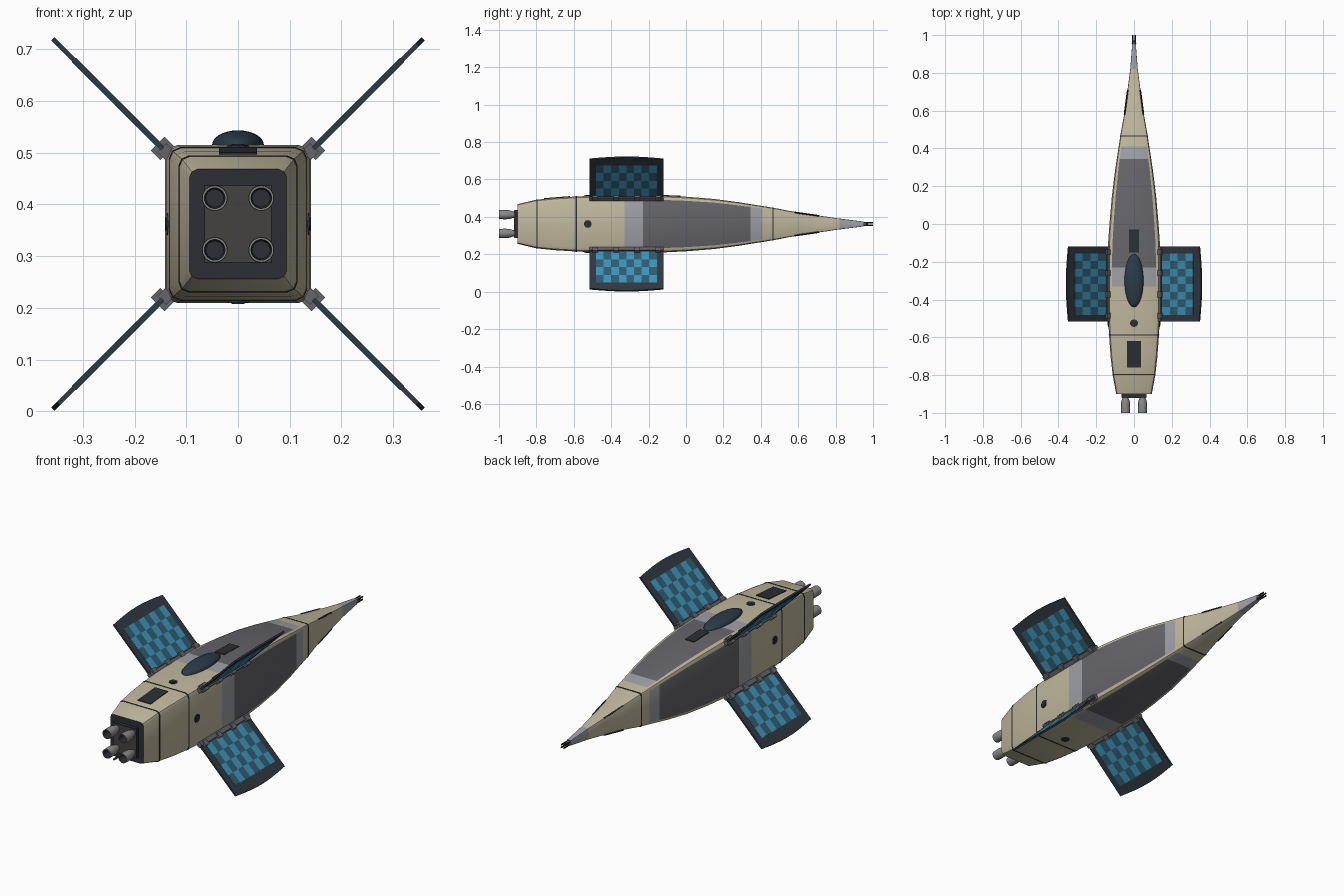
import bpy, bmesh, math
from mathutils import Vector, Matrix

if "Cube" in bpy.data.objects:
    bpy.data.objects.remove(bpy.data.objects["Cube"])

CZ = 0.362  # height of the hull axis


def mat(name, r, g, b):
    m = bpy.data.materials.new(name)
    m.diffuse_color = (r, g, b, 1)
    m.use_nodes = True
    m.node_tree.nodes["Principled BSDF"].inputs["Base Color"].default_value = m.diffuse_color
    return m


CREAM = mat("cream", 0.53, 0.48, 0.34)
DARK = mat("dark_grey", 0.13, 0.13, 0.145)
LIGHT = mat("light_grey", 0.34, 0.35, 0.38)
BLACK = mat("near_black", 0.025, 0.028, 0.035)
BROWN = mat("engine_plate", 0.06, 0.055, 0.052)
METAL = mat("metal", 0.25, 0.25, 0.25)
FRAME = mat("wing_frame", 0.03, 0.04, 0.052)
GLASS = mat("canopy_glass", 0.025, 0.045, 0.065)
BLUE = mat("cell_blue", 0.05, 0.3, 0.5)
NAVY = mat("cell_navy", 0.03, 0.11, 0.17)


def finish(bm, name, mats, smooth=None):
    bmesh.ops.recalc_face_normals(bm, faces=bm.faces)
    me = bpy.data.meshes.new(name)
    bm.to_mesh(me)
    bm.free()
    for m in mats:
        me.materials.append(m)
    ob = bpy.data.objects.new(name, me)
    bpy.context.collection.objects.link(ob)
    if smooth:
        bpy.ops.object.select_all(action='DESELECT')
        ob.select_set(True)
        bpy.context.view_layer.objects.active = ob
        bpy.ops.object.shade_smooth_by_angle(angle=math.radians(smooth))
    return ob


def add_box(bm, mtx, size, index=0):
    vs = bmesh.ops.create_cube(bm, size=1, matrix=mtx @ Matrix.Diagonal((*size, 1)))["verts"]
    for f in {f for v in vs for f in v.link_faces}:
        f.material_index = index


def axes(x, y, z, origin):
    return Matrix.Translation(origin) @ Matrix((x, y, z)).transposed().to_4x4()


def lathe(name, profile, origin, mats, inner_from=99, n=24):
    # profile is (radius, y), revolved about the y direction
    bm = bmesh.new()
    rings = [[bm.verts.new(Vector(origin) + Vector((r * math.cos(t), y, r * math.sin(t))))
              for t in (2 * math.pi * k / n for k in range(n))] for r, y in profile]
    for i in range(len(rings) - 1):
        for k in range(n):
            j = (k + 1) % n
            f = bm.faces.new((rings[i][k], rings[i][j], rings[i + 1][j], rings[i + 1][k]))
            f.material_index = int(i >= inner_from)
    bm.faces.new(rings[0])
    bm.faces.new(rings[-1]).material_index = int(inner_from < 99)
    return finish(bm, name, mats, 35)


# Hull stations: y, half width, half height
ST = [(-.90, .094, .106), (-.80, .113, .130), (-.70, .124, .140), (-.59, .132, .147),
      (-.48, .138, .151), (-.33, .141, .153), (-.23, .141, .153), (-.10, .137, .151),
      (0, .130, .146), (.15, .117, .134), (.285, .100, .116), (.345, .091, .106),
      (.41, .081, .096), (.465, .073, .087), (.60, .049, .061), (.82, .020, .029),
      (.95, .010, .013)]


def size_at(y):
    for a, b in zip(ST, ST[1:]):
        if a[0] <= y <= b[0]:
            t = (y - a[0]) / (b[0] - a[0])
            return a[1] + (b[1] - a[1]) * t, a[2] + (b[2] - a[2]) * t


def section(bm, y, grow=0.0):
    # Square with rounded corners, three points per corner
    w, h = size_at(y)
    c = 0.17 * w
    w, h = w + grow, h + grow
    pts = []
    for sx, sz in ((1, 1), (-1, 1), (-1, -1), (1, -1)):
        corner = [(w, h - c), (w - c * .3, h - c * .3), (w - c, h)]
        if sx * sz < 0:
            corner.reverse()
        pts += [bm.verts.new((sx * x, y, CZ + sz * z)) for x, z in corner]
    return pts


def loft(name, ys, mats, paint, grow=0.0):
    bm = bmesh.new()
    rings = [section(bm, y, grow) for y in ys]
    for i in range(len(rings) - 1):
        for k in range(12):
            j = (k + 1) % 12
            f = bm.faces.new((rings[i][k], rings[i][j], rings[i + 1][j], rings[i + 1][k]))
            f.material_index = paint((ys[i] + ys[i + 1]) / 2, k % 3 == 2)
    bm.faces.new(rings[0]).material_index = len(mats) - 1
    bm.faces.new(rings[-1]).material_index = len(mats) - 1
    return finish(bm, name, mats, 25)


def hull_paint(y, flat):
    if y > .82:
        return 2
    if not flat:
        return 0
    if -.23 < y < .345:
        return 1
    return 2 if -.33 < y < .41 else 0


loft("hull", [s[0] for s in ST], [CREAM, DARK, LIGHT, BLACK], hull_paint)
for i, y in enumerate((-.797, -.587, .466)):
    loft(f"seam_ring_{i + 1}", [y - .003, y + .003], [BLACK], lambda y, f: 0, .0015)

# Engine block and four nozzles
bm = bmesh.new()
add_box(bm, Matrix.Translation((0, -.906, CZ)), (.132, .024, .15))
add_box(bm, Matrix.Translation((0, -.9185, CZ)), (.128, .003, .146), 1)
finish(bm, "engine_block", [BLACK, BROWN])
for sx in (-1, 1):
    for sz in (-1, 1):
        lathe("engine_nozzle", [(.016, -.915), (.017, -.925), (.023, -.94), (.025, -.965), (.024, -1.0),
                                (.020, -1.0), (.017, -.95)],
              (sx * .045, 0, CZ + sz * .05), [METAL, BLACK], 5)

# Nose probe
lathe("nose_cap", [(.011, .945), (.012, .955), (.009, .972)], (0, 0, CZ), [DARK], n=12)
for sx in (-1, 1):
    for sz in (-1, 1):
        lathe("nose_prong", [(.004, .955), (.004, 1.0)], (sx * .007, 0, CZ + sz * .007), [BLACK], n=8)

# Canopy
bm = bmesh.new()
bmesh.ops.create_uvsphere(bm, u_segments=32, v_segments=16, radius=1,
                          matrix=Matrix.Translation((0, -.30, CZ + .153)) @ Matrix.Diagonal((.05, .14, .028, 1)))
finish(bm, "canopy", [GLASS], 60)

# Top hatches, tilted to follow the hull
for name, y0, y1, half in (("rear_hatch", -.76, -.62, .037), ("fore_hatch", -.15, -.03, .026)):
    a, b = Vector((0, y0, CZ + size_at(y0)[1])), Vector((0, y1, CZ + size_at(y1)[1]))
    d = (b - a).normalized()
    x = Vector((1, 0, 0))
    bm = bmesh.new()
    add_box(bm, axes(x, d, x.cross(d), (a + b) / 2), (half * 2, (b - a).length, .008))
    finish(bm, name, [BLACK])

# Round ports on all four sides
pw, ph = size_at(-.525)
for i, r in enumerate((pw, ph, pw, ph)):
    ang = i * math.pi / 2
    out = Vector((math.cos(ang), 0, math.sin(ang)))
    bm = bmesh.new()
    for rad, depth in ((.021, .006), (.013, .010)):
        bmesh.ops.create_cone(bm, cap_ends=True, segments=10, radius1=rad, radius2=rad, depth=depth,
                              matrix=Matrix.Translation(Vector((0, -.525, CZ)) + out * r)
                              @ out.to_track_quat('Z', 'Y').to_matrix().to_4x4())
    finish(bm, "round_port", [BLACK])

# Wings, hinges and nose slits on the four diagonal corners
Y0, Y1 = -.515, -.12
for sx in (-1, 1):
    for sz in (-1, 1):
        tag = ("right" if sx > 0 else "left") + ("_upper" if sz > 0 else "_lower")
        u = Vector((sx, 0, sz)).normalized()
        v = Vector((0, 1, 0))
        n = u.cross(v)

        def at(a, y):
            return Vector((sx * a, y, CZ + sz * a))

        # Wing plate with a slightly bowed outer edge
        bm = bmesh.new()
        edge = [(.145, Y0)] + [(.347 + .011 * math.sin(math.pi * t / 8), Y0 + (Y1 - Y0) * t / 8)
                               for t in range(9)] + [(.145, Y1)]
        face = bm.faces.new([bm.verts.new(at(a, y) - n * .0045) for a, y in edge])
        ext = bmesh.ops.extrude_face_region(bm, geom=[face])["geom"]
        bmesh.ops.translate(bm, vec=n * .009, verts=[g for g in ext if isinstance(g, bmesh.types.BMVert)])
        finish(bm, f"wing_{tag}", [FRAME])

        # Solar cells, 4 by 8 checker showing on both faces
        bm = bmesh.new()
        da, dy = .165 / 4, .325 / 8
        for i in range(4):
            for k in range(8):
                add_box(bm, axes(u, v, n, at(.152 + da * (i + .5), -.481 + dy * (k + .5))),
                        (da * math.sqrt(2), dy, .011), (i + k) % 2)
        finish(bm, f"solar_cells_{tag}", [BLUE, NAVY])

        # Hinge bar with knuckles
        bm = bmesh.new()
        add_box(bm, axes(u, v, n, at(.140, -.3175)), (.022, .395, .024))
        for k in range(4):
            add_box(bm, axes(u, v, n, at(.146, -.485 + .112 * k)), (.026, .03, .038))
        finish(bm, f"hinge_{tag}", [DARK])

        # Dark slit along the nose corner
        p = []
        for y in (.58, .71):
            w, h = size_at(y)
            p.append(Vector((sx * w * .95, y, CZ + sz * (h - w * .05))))
        d = (p[1] - p[0]).normalized()
        side = d.cross(u).normalized()
        bm = bmesh.new()
        add_box(bm, axes(side, d, side.cross(d), (p[0] + p[1]) / 2), (.007, (p[1] - p[0]).length, .006))
        finish(bm, f"nose_slit_{tag}", [BLACK])
